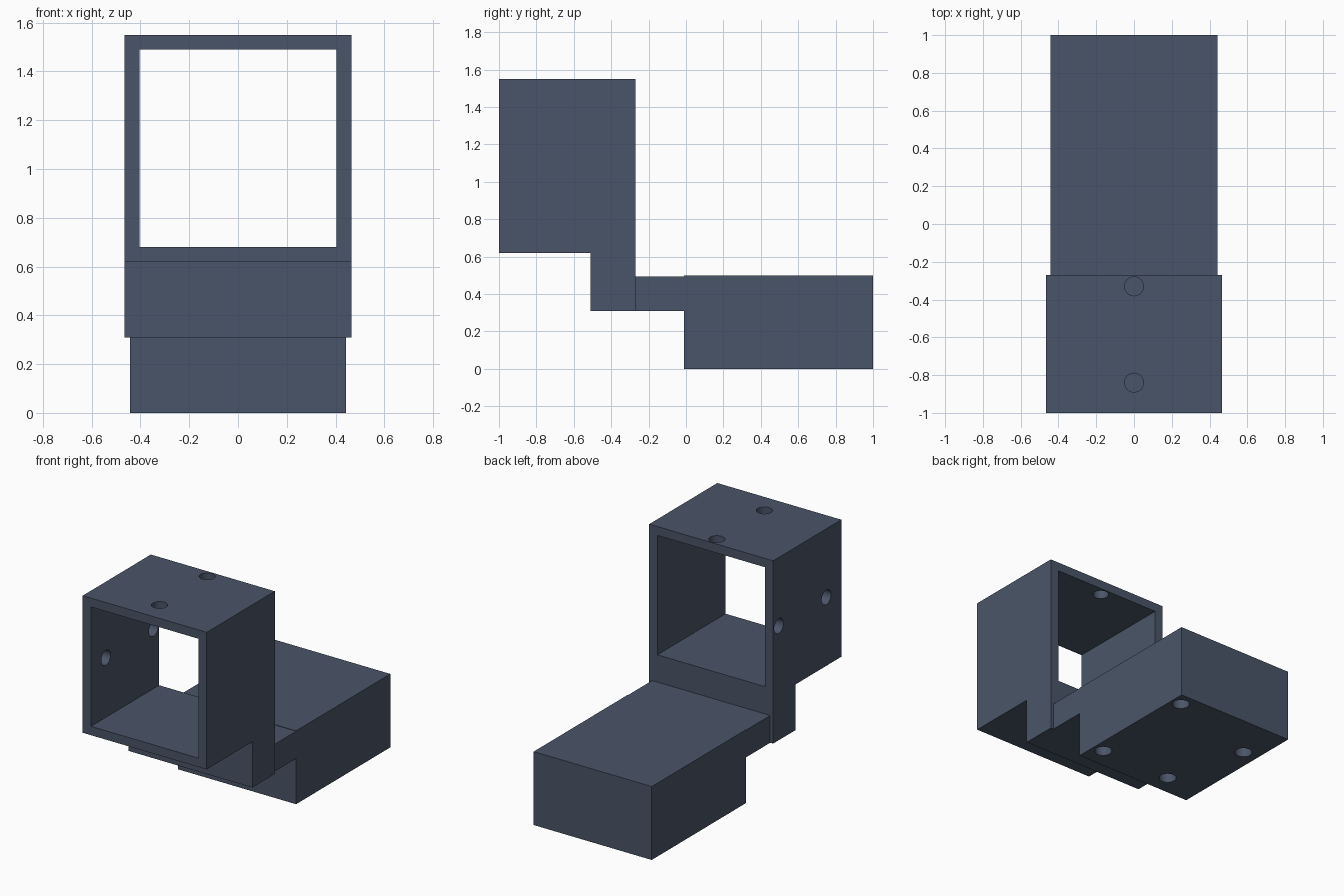
import bpy
import bmesh
from math import pi

cube = bpy.data.objects.get("Cube")
if cube:
    bpy.data.objects.remove(cube, do_unlink=True)

slate = bpy.data.materials.new("slate_grey")
slate.use_nodes = True
colour = (0.0685, 0.0908, 0.1384, 1)
slate.diffuse_color = colour
slate.node_tree.nodes["Principled BSDF"].inputs["Base Color"].default_value = colour


def extrude_profile(name, points, half_width):
    """Extrude a (y, z) side profile across x."""
    bm = bmesh.new()
    face = bm.faces.new([bm.verts.new((-half_width, y, z)) for y, z in points])
    side = bmesh.ops.extrude_face_region(bm, geom=[face])["geom"]
    moved = [v for v in side if isinstance(v, bmesh.types.BMVert)]
    bmesh.ops.translate(bm, verts=moved, vec=(2 * half_width, 0, 0))
    bmesh.ops.recalc_face_normals(bm, faces=bm.faces)
    mesh = bpy.data.meshes.new(name)
    bm.to_mesh(mesh)
    bm.free()
    obj = bpy.data.objects.new(name, mesh)
    bpy.context.collection.objects.link(obj)
    mesh.materials.append(slate)
    return obj


def rectangle(y0, y1, z0, z1):
    return [(y0, z0), (y1, z0), (y1, z1), (y0, z1)]


def drill(location, radius, depth, rotation=(0, 0, 0)):
    bpy.ops.mesh.primitive_cylinder_add(vertices=32, radius=radius, depth=depth,
                                        location=location, rotation=rotation)
    return bpy.context.object


def cut(target, cutters):
    """Subtract each cutter from the target, then discard it."""
    for cutter in cutters:
        cutter.hide_render = True
        if not cutter.data.materials:
            cutter.data.materials.append(slate)
        mod = target.modifiers.new("cut", "BOOLEAN")
        mod.operation = "DIFFERENCE"
        mod.solver = "EXACT"
        mod.object = cutter
        bpy.context.view_layer.objects.active = target
        bpy.ops.object.modifier_apply(modifier=mod.name)
        bpy.data.objects.remove(cutter, do_unlink=True)


# Square sleeve with its neck
sleeve = extrude_profile("sleeve", [(-1, 0.62), (-0.51, 0.62), (-0.51, 0.31),
                                    (-0.27, 0.31), (-0.27, 1.55), (-1, 1.55)], 0.465)
opening = extrude_profile("opening", rectangle(-1.2, 0, 0.68, 1.49), 0.403)
screw_holes = []
for y in (-0.33, -0.84):
    screw_holes.append(drill((0, y, 1.55), 0.05, 0.3))
    screw_holes.append(drill((-0.465, y, 1.085), 0.05, 0.3, (0, pi / 2, 0)))
cut(sleeve, [opening] + screw_holes)

# Bridge joining the neck to the base
bridge = extrude_profile("bridge", rectangle(-0.27, -0.01, 0.31, 0.495), 0.443)

# Base block with blind mounting holes underneath
base = extrude_profile("base", rectangle(-0.01, 1, 0, 0.498), 0.443)
mounts = [(0.37, 0.905), (-0.33, 0.69), (0.365, 0.13), (-0.17, 0.13)]
cut(base, [drill((x, y, 0), 0.055, 0.5) for x, y in mounts])

# Round hole walls, crisp edges
for part in (sleeve, base):
    bpy.ops.object.select_all(action="DESELECT")
    part.select_set(True)
    bpy.context.view_layer.objects.active = part
    bpy.ops.object.shade_smooth_by_angle(angle=pi / 6)
